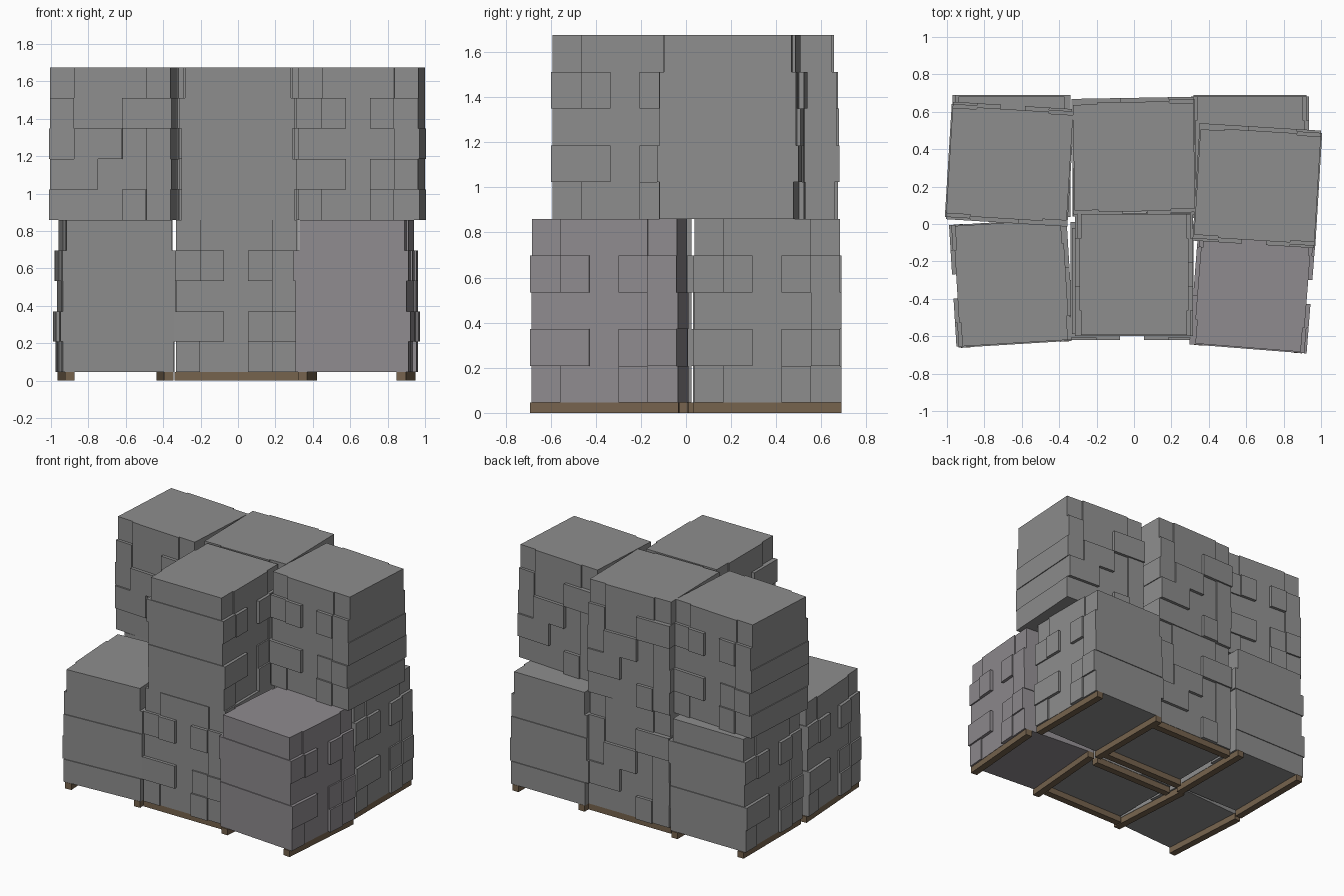
import bpy, bmesh, math
from mathutils import Matrix, Vector

cube = bpy.data.objects.get("Cube")
if cube:
    bpy.data.objects.remove(cube)


def material(name, rgb):
    m = bpy.data.materials.new(name)
    m.use_nodes = True
    col = (*rgb, 1)
    m.diffuse_color = col
    bsdf = m.node_tree.nodes["Principled BSDF"]
    bsdf.inputs["Base Color"].default_value = col
    bsdf.inputs["Roughness"].default_value = 0.9
    return m


STONE = material("grey stone", (0.27, 0.27, 0.27))
WARM = material("mauve grey stone", (0.275, 0.258, 0.275))
WOOD = material("brown wood", (0.18, 0.125, 0.075))

WIDTH, DEPTH, HEIGHT, RAIL = 0.645, 0.585, 0.815, 0.045
COL, ROW = WIDTH / 5, HEIGHT / 5

# Brick relief of the two worked faces, top row first
RELIEF = {".": 0, "+": 0.01, "#": 0.022, "-": -0.01}
FRONT = ["-...-", "+#.#+", "....+", "##.+#", "+..#+"]
BACK = ["-...-", "+..##", "+##.+", "##..+", "...#+"]
# Sideways shift of the long end bricks, top row first
LEFT_ENDS = ".+.+."
RIGHT_ENDS = "..+.+"


def add_box(bm, lo, hi):
    lo, hi = Vector(lo), Vector(hi)
    mat = Matrix.Translation((lo + hi) / 2) @ Matrix.Diagonal((*(hi - lo), 1))
    bmesh.ops.create_cube(bm, size=1, matrix=mat)


def finish(bm, name, mat):
    me = bpy.data.meshes.new(name)
    bm.to_mesh(me)
    bm.free()
    me.materials.append(mat)
    return me


def stack_mesh(name, mat):
    bm = bmesh.new()
    x0, y0 = -WIDTH / 2, DEPTH / 2
    # Core of the stack
    add_box(bm, (x0 + COL, -y0, 0), (-x0 - COL, y0, HEIGHT))
    for r in range(5):
        z = HEIGHT - (r + 1) * ROW
        front = [RELIEF[c] for c in FRONT[r]]
        back = [RELIEF[c] for c in reversed(BACK[r])]
        # Long bricks running through at both ends
        for c, ends, side in ((0, LEFT_ENDS, -1), (4, RIGHT_ENDS, 1)):
            outer = side * (WIDTH / 2 + RELIEF[ends[r]] * 0.6)
            inner = side * (WIDTH / 2 - COL)
            add_box(bm, (min(inner, outer), -y0 - front[c], z),
                    (max(inner, outer), y0 + back[c], z + ROW))
        # Brick ends standing out of the faces
        for c in range(1, 4):
            x = x0 + c * COL
            if front[c] > 0:
                add_box(bm, (x, -y0 - front[c], z), (x + COL, -y0, z + ROW))
            if back[c] > 0:
                add_box(bm, (x, y0, z), (x + COL, y0 + back[c], z + ROW))
    return finish(bm, name, mat)


def rail_mesh():
    bm = bmesh.new()
    for y in (-0.265, 0.265):
        add_box(bm, (-0.33, y - 0.025, 0), (0.33, y + 0.025, RAIL))
    return finish(bm, "pallet rails", WOOD)


stack = stack_mesh("brick stack", STONE)
warm_stack = stack_mesh("mauve brick stack", WARM)
rails = rail_mesh()


def place(name, mesh, x, y, z, angle):
    ob = bpy.data.objects.new(name, mesh)
    ob.location = (x, y, z)
    ob.rotation_euler.z = math.radians(angle)
    bpy.context.collection.objects.link(ob)


# Lower stacks on rails: name, mesh, x, y, turn
LOWER = [
    ("front_right", stack, -0.655, -0.315, -86.5),
    ("front_centre", stack, -0.01, -0.305, 0),
    ("front_left", warm_stack, 0.635, -0.34, 85.5),
    ("back_right", stack, -0.655, 0.36, -90),
    ("back_centre", stack, 0, 0.355, 0),
    ("back_left", stack, 0.62, 0.36, 90),
]
for name, mesh, x, y, turn in LOWER:
    place("lower_stack_" + name, mesh, x, y, RAIL, turn)
    place("rails_" + name, rails, x, y, 0, turn)

# Upper stacks
UPPER = [
    ("front_centre", 0, -0.27, 90),
    ("back_right", -0.665, 0.32, 176.5),
    ("back_centre", 0, 0.36, 1),
    ("back_left", 0.66, 0.205, -3.5),
]
for name, x, y, turn in UPPER:
    place("upper_stack_" + name, stack, x, y, RAIL + HEIGHT, turn)
